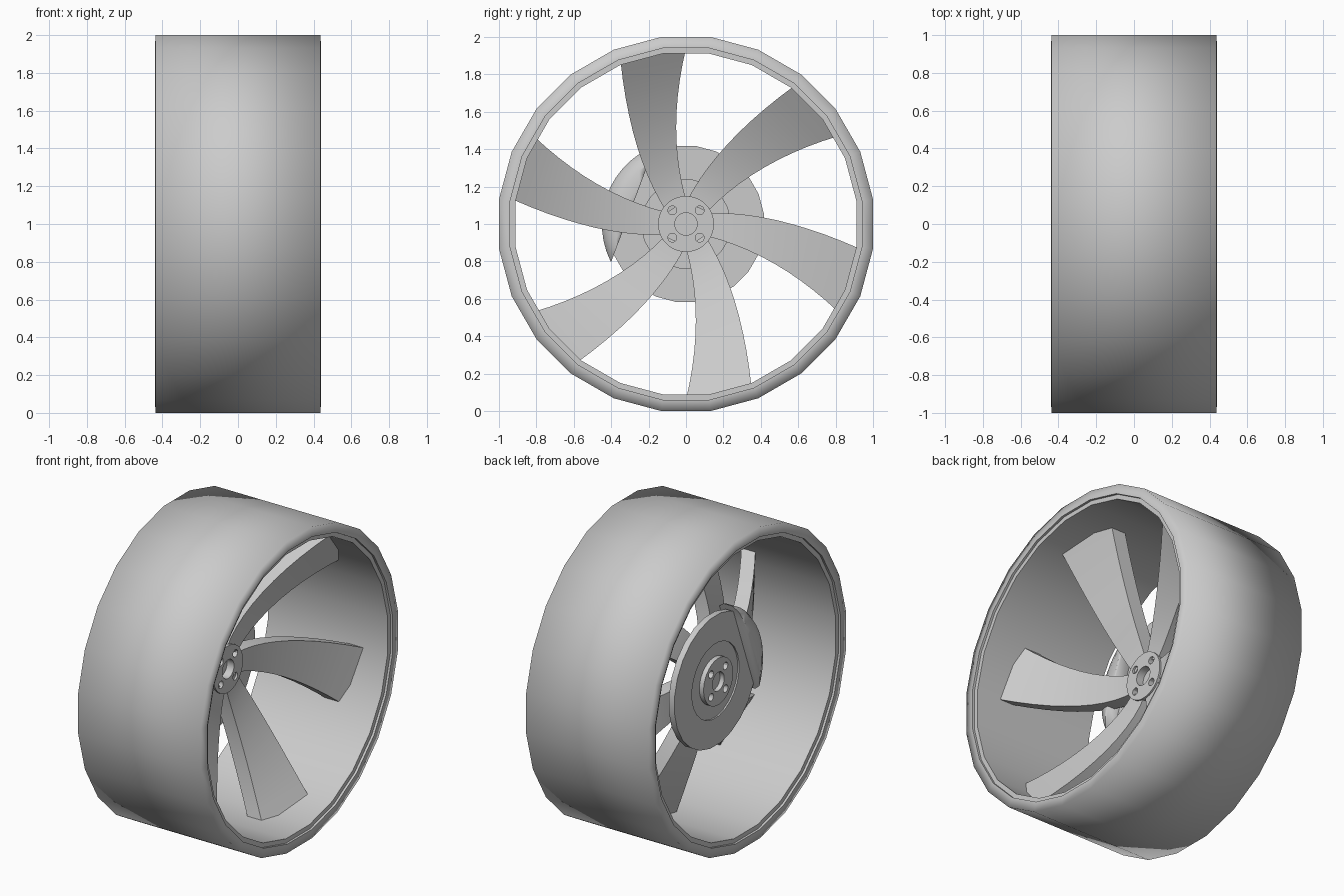
import bpy, bmesh, math
from mathutils import Matrix, Vector

cube = bpy.data.objects.get("Cube")
if cube:
    bpy.data.objects.remove(cube, do_unlink=True)

grey = bpy.data.materials.new("light_grey")
grey.use_nodes = True
GREY = (0.6, 0.6, 0.6, 1)
grey.diffuse_color = GREY
grey.node_tree.nodes["Principled BSDF"].inputs["Base Color"].default_value = GREY


def smooth(ob, angle):
    bpy.ops.object.select_all(action="DESELECT")
    ob.select_set(True)
    bpy.context.view_layer.objects.active = ob
    bpy.ops.object.shade_smooth_by_angle(angle=math.radians(angle))


def finish(name, bm, angle=30):
    bmesh.ops.recalc_face_normals(bm, faces=bm.faces)
    mesh = bpy.data.meshes.new(name)
    bm.to_mesh(mesh)
    bm.free()
    mesh.materials.append(grey)
    ob = bpy.data.objects.new(name, mesh)
    bpy.context.collection.objects.link(ob)
    smooth(ob, angle)
    return ob


def lathe(bm, profile, sides, closed, centre=(0, 0, 1)):
    """Spin (x, radius) points about an axle along x; open profiles are capped."""
    rings = []
    for x, r in profile:
        ring = []
        for i in range(sides):
            t = math.tau * (i + 0.5) / sides
            ring.append(bm.verts.new(Vector(centre) +
                                     Vector((x, r * math.sin(t), r * math.cos(t)))))
        rings.append(ring)
    pairs = list(zip(rings, rings[1:]))
    if closed:
        pairs.append((rings[-1], rings[0]))
    else:
        bm.faces.new(rings[0])
        bm.faces.new(rings[-1])
    for a, b in pairs:
        for i in range(sides):
            j = (i + 1) % sides
            bm.faces.new((a[i], a[j], b[j], b[i]))


# Rim barrel with a stepped lip and softly shaded outer corners
SIDES = 24
half = [(0.425, 0.912), (0.425, 0.94), (0.44, 0.94), (0.436, 1.0)]
mirrored = [(-x, r) for x, r in reversed(half)]
flat = 1 / math.cos(math.pi / SIDES)
bm = bmesh.new()
lathe(bm, [(x, r * flat) for x, r in half + mirrored], SIDES, True)
finish("rim_barrel", bm, 88)


# Six curved spokes that sweep forward towards the rim
def bezier(p, t):
    a, b, c = map(Vector, p)
    return a * (1 - t) ** 2 + b * 2 * t * (1 - t) + c * t * t


inner_edge = ((0, 0.13), (-0.105, 0.5), (0, 0.94))
outer_edge = ((-0.10, 0.06), (-0.295, 0.355), (-0.35, 0.87))
STEPS = 10
THICK = 0.1
for k in range(6):
    bm = bmesh.new()
    sections = []
    for i in range(STEPS + 1):
        ring = []
        for edge, dish, back in ((inner_edge, 0.26, 0), (outer_edge, 0.35, 0),
                                 (outer_edge, 0.35, 1), (inner_edge, 0.26, 1)):
            p = bezier(edge, i / STEPS)
            reach = max(0, p.length - 0.13) / 0.81
            x = -0.085 + dish * reach ** 1.5 - THICK * back
            ring.append(bm.verts.new((x, p.x, p.y)))
        sections.append(ring)
    for a, b in zip(sections, sections[1:]):
        for i in range(4):
            j = (i + 1) % 4
            bm.faces.new((a[i], a[j], b[j], b[i]))
    bm.faces.new(sections[0])
    bm.faces.new(sections[-1])
    turn = Matrix.Rotation(k * math.tau / 6, 4, "X")
    bm.transform(Matrix.Translation((0, 0, 1)) @ turn)
    finish(f"spoke_{k + 1}", bm)

# Hub with a blind bore and four bolt recesses on each face
bm = bmesh.new()
lathe(bm, [(-0.23, 0.15), (-0.07, 0.15)], 32, False)
hub = finish("hub", bm)
bm = bmesh.new()
for x0, x1 in ((-0.27, -0.18), (-0.12, 0.0)):
    lathe(bm, [(x0, 0.06), (x1, 0.06)], 24, False)
    for y in (-0.073, 0.073):
        for z in (-0.073, 0.073):
            lathe(bm, [(x0, 0.024), (x1, 0.024)], 12, False, (0, y, 1 + z))
cutter = finish("hub_hole_cutter", bm)
mod = hub.modifiers.new("holes", "BOOLEAN")
mod.operation = "DIFFERENCE"
mod.solver = "EXACT"
mod.object = cutter
smooth(hub, 30)
bpy.ops.object.modifier_apply(modifier=mod.name)
bpy.data.objects.remove(cutter, do_unlink=True)
smooth(hub, 30)

# Brake disc with a recessed centre behind and a raised one in front
bm = bmesh.new()
lathe(bm, [(-0.20, 0.24), (-0.21, 0.24), (-0.21, 0.42),
           (-0.17, 0.42), (-0.17, 0.24), (-0.14, 0.24)], SIDES, False)
finish("brake_disc", bm)

# Brake caliper: rounded drum segment sliced off along a chord
bm = bmesh.new()
lathe(bm, [(-0.275, 0.33), (-0.27, 0.38), (-0.25, 0.425), (-0.21, 0.45),
           (-0.15, 0.45), (-0.11, 0.425), (-0.09, 0.38), (-0.085, 0.33)], 48, False)
outward = Vector((0, -0.935, 0.353))
result = bmesh.ops.bisect_plane(bm, geom=bm.verts[:] + bm.edges[:] + bm.faces[:],
                                plane_co=Vector((0, 0, 1)) + outward * 0.303,
                                plane_no=outward, clear_inner=True)
rim = [e for e in result["geom_cut"] if isinstance(e, bmesh.types.BMEdge)]
bmesh.ops.holes_fill(bm, edges=rim)
finish("brake_caliper", bm, 100)
